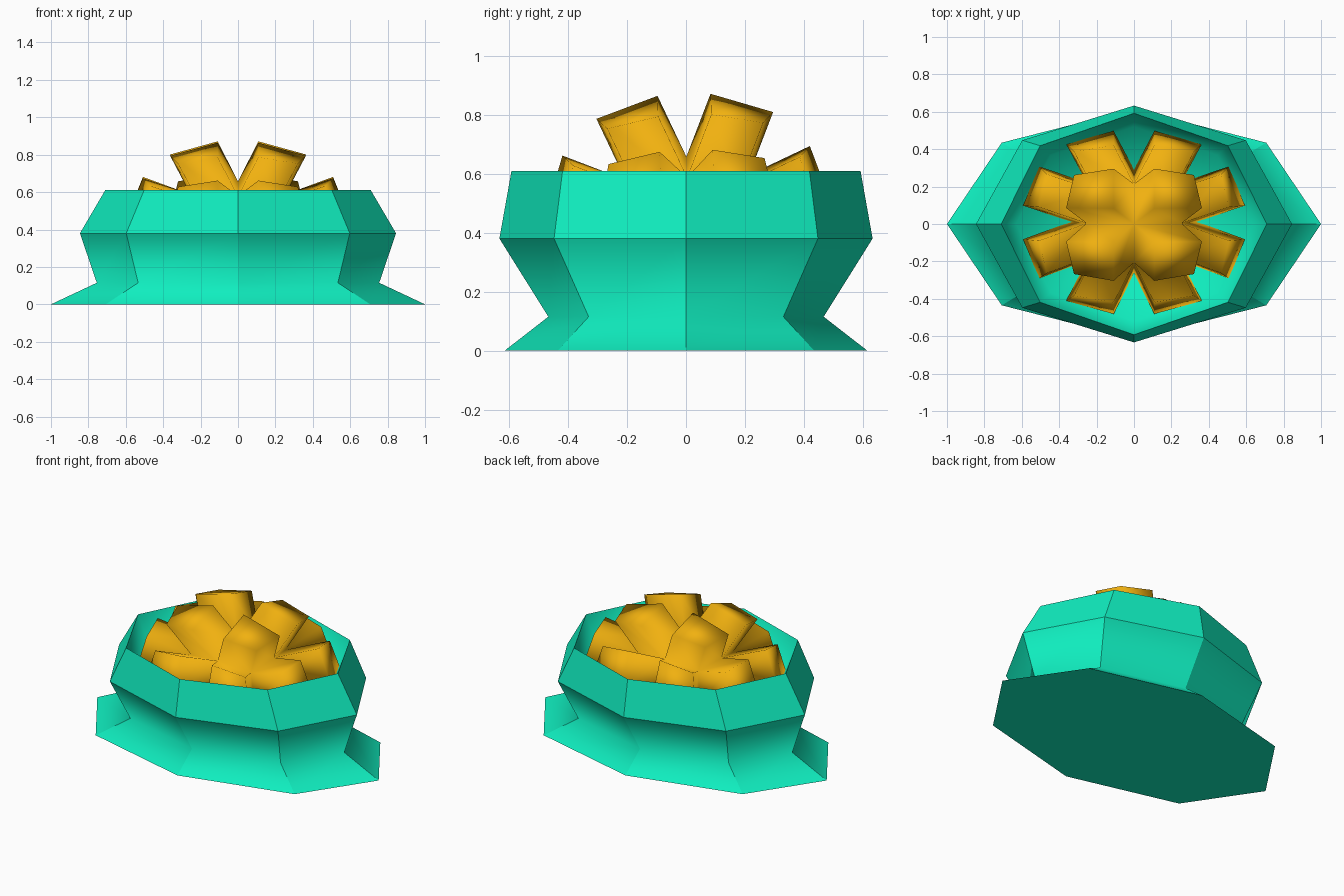
import bpy, bmesh, math
from mathutils import Vector

if "Cube" in bpy.data.objects:
    bpy.data.objects.remove(bpy.data.objects["Cube"])


def material(name, color):
    m = bpy.data.materials.new(name)
    m.diffuse_color = (*color, 1)
    m.use_nodes = True
    m.node_tree.nodes["Principled BSDF"].inputs["Base Color"].default_value = m.diffuse_color
    return m


def add_object(name, bm, mat):
    bmesh.ops.recalc_face_normals(bm, faces=bm.faces[:])
    mesh = bpy.data.meshes.new(name)
    bm.to_mesh(mesh)
    bm.free()
    mesh.materials.append(mat)
    ob = bpy.data.objects.new(name, mesh)
    bpy.context.collection.objects.link(ob)
    return ob


teal = material("teal", (0.005, 0.85, 0.52))
gold = material("gold", (0.88, 0.44, 0.005))

# Planter bowl: stacked oval octagons (rx, ry, z), outside going up then inside down
rings = [(1.0, 0.615, 0.0), (0.755, 0.467, 0.115), (0.845, 0.633, 0.38),
         (0.71, 0.592, 0.61), (0.63, 0.52, 0.42)]
N = 8
bm = bmesh.new()
loops = []
for rx, ry, z in rings:
    loops.append([bm.verts.new((rx * math.cos(2 * math.pi * i / N),
                                ry * math.sin(2 * math.pi * i / N), z)) for i in range(N)])
for lower, upper in zip(loops, loops[1:]):
    for i in range(N):
        j = (i + 1) % N
        bm.faces.new((lower[i], lower[j], upper[j], upper[i]))
bm.faces.new(loops[0][::-1])
floor_centre = bm.verts.new((0, 0, 0.37))
for i in range(N):
    bm.faces.new((loops[-1][i], loops[-1][(i + 1) % N], floor_centre))

# Smooth neck and inside, crisp edges elsewhere
neck, inside = set(loops[1]), set(loops[4]) | {floor_centre}
for f in bm.faces:
    f.smooth = True
for e in bm.edges:
    a, b = e.verts
    e.smooth = (a in neck and b in neck) or a in inside or b in inside
add_object("planter_bowl", bm, teal)

# Flower head: rounded cube of 24 faces, upper half kept, each face pulled out as a petal
bm = bmesh.new()
bmesh.ops.create_cube(bm, size=2)
bmesh.ops.subdivide_edges(bm, edges=bm.edges[:], cuts=1, use_grid_fill=True)
reach = {1: 0.28, 2: 0.21, 3: 0.175}      # face centres, edge middles, corners
for v in bm.verts:
    signs = [round(c) for c in v.co]
    v.co = Vector(signs) * reach[sum(abs(s) for s in signs)]
low = [f for f in bm.faces if f.calc_center_median().z < 0]
bmesh.ops.delete(bm, geom=low, context='FACES')
petals = bmesh.ops.extrude_discrete_faces(bm, faces=bm.faces[:])["faces"]
for f in petals:
    c = f.calc_center_median()
    big = max(abs(k) for k in c)
    push = Vector([math.copysign(0.21 if abs(k) > big - 1e-5 else 0.09, k) for k in c])
    bmesh.ops.translate(bm, verts=f.verts[:], vec=push)
for f in bm.faces:
    f.smooth = True
for v in bm.verts:
    v.co.x *= 1.21
flower = add_object("flower_petals", bm, gold)
flower.location = (0, 0.012, 0.378)
flower.rotation_euler = (math.radians(2.2), 0, 0)
